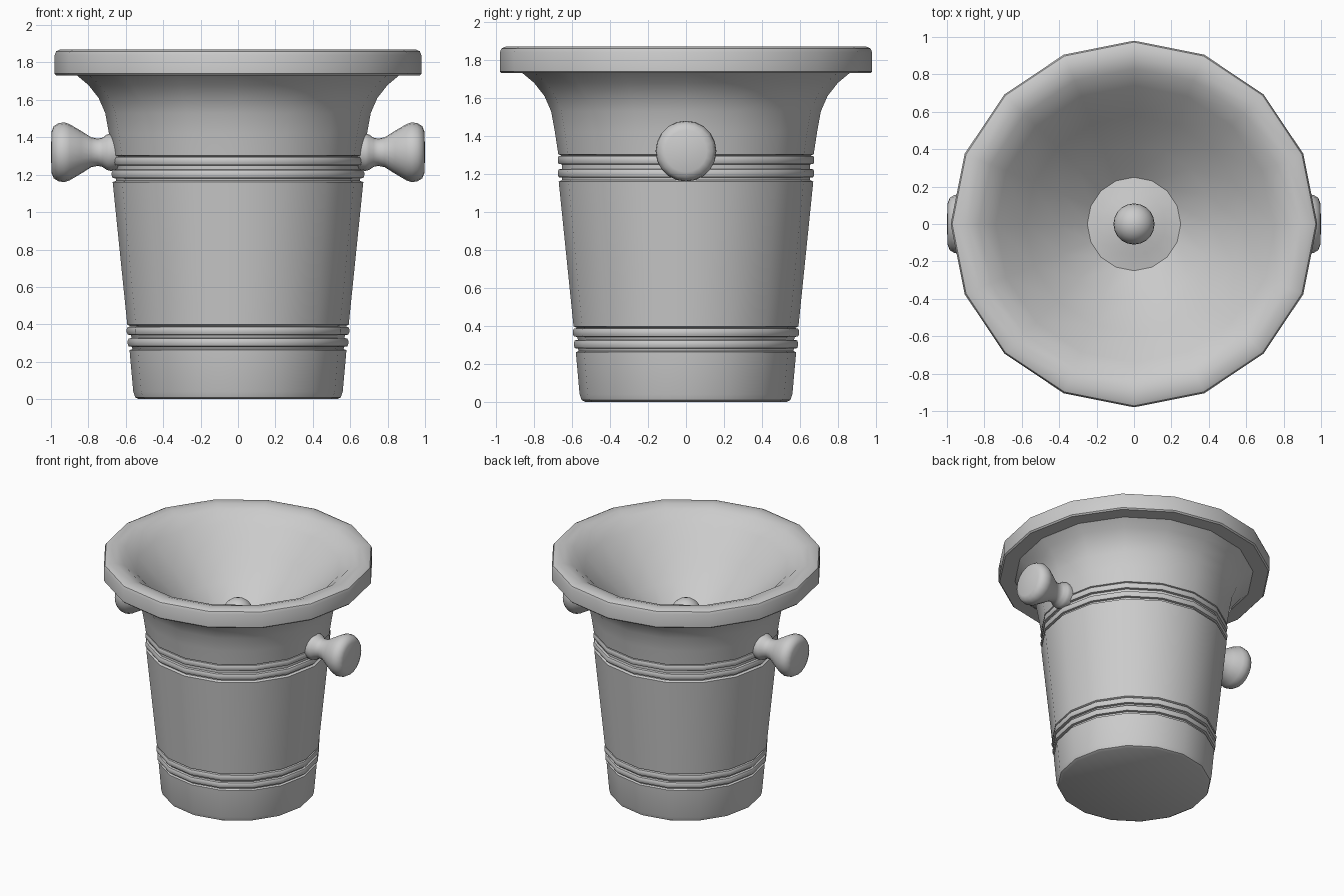
import bpy, bmesh, math
from mathutils import Matrix

if "Cube" in bpy.data.objects:
    bpy.data.objects.remove(bpy.data.objects["Cube"])

mat = bpy.data.materials.new("grey metal")
mat.diffuse_color = (0.6, 0.6, 0.6, 1)
mat.use_nodes = True
mat.node_tree.nodes["Principled BSDF"].inputs["Base Color"].default_value = mat.diffuse_color


def finish(name, bm, angle):
    bmesh.ops.remove_doubles(bm, verts=bm.verts, dist=1e-5)
    bmesh.ops.recalc_face_normals(bm, faces=bm.faces)
    me = bpy.data.meshes.new(name)
    bm.to_mesh(me)
    bm.free()
    me.materials.append(mat)
    ob = bpy.data.objects.new(name, me)
    bpy.context.collection.objects.link(ob)
    bpy.ops.object.select_all(action='DESELECT')
    ob.select_set(True)
    bpy.context.view_layer.objects.active = ob
    bpy.ops.object.shade_smooth_by_angle(angle=math.radians(angle))
    return ob


def lathe(name, profile, sides, matrix=Matrix(), angle=40):
    """Revolve (radius, height) points about z; radius 0 closes the ends."""
    bm = bmesh.new()
    rings = [[bm.verts.new((r * math.cos(math.tau * i / sides),
                            r * math.sin(math.tau * i / sides), z))
              for i in range(sides)] if r > 0 else [bm.verts.new((0, 0, z))]
             for r, z in profile]
    for a, b in zip(rings, rings[1:]):
        for i in range(sides):
            j = (i + 1) % sides
            if len(a) == 1:
                bm.faces.new((a[0], b[i], b[j]))
            elif len(b) == 1:
                bm.faces.new((a[i], a[j], b[0]))
            else:
                bm.faces.new((a[i], a[j], b[j], b[i]))
    bm.transform(matrix)
    return finish(name, bm, angle)


def bead(r, z):
    """One raised ring between two grooves."""
    return [(r - 0.022, z), (r - 0.005, z + 0.003), (r, z + 0.015),
            (r, z + 0.032), (r - 0.005, z + 0.044), (r - 0.022, z + 0.047)]


# Bucket: outer wall with two pairs of beads, flared rim, funnel inside
outer = [(0, 0), (0.53, 0), (0.55, 0.01), (0.56, 0.04), (0.58, 0.262), (0.565, 0.268)]
outer += bead(0.59, 0.28) + bead(0.595, 0.342)
outer += [(0.592, 0.398), (0.67, 1.16), (0.652, 1.168)]
outer += bead(0.675, 1.18) + bead(0.675, 1.25)
flare = [(0.672, 1.303), (0.69, 1.42), (0.71, 1.53), (0.745, 1.61), (0.80, 1.68), (0.86, 1.73)]
rim = [(0.97, 1.73), (0.98, 1.74), (0.98, 1.84), (0.972, 1.86), (0.95, 1.87), (0.89, 1.87), (0.83, 1.85)]
funnel = [(0.74, 1.775), (0.58, 1.61), (0.42, 1.46), (0.25, 1.32)]
plug = [(0.17, 1.335), (0.09, 1.36), (0, 1.37)]
lathe("bucket", outer + flare + rim + funnel + plug, 16)

# Ball knob on the plug at the bottom of the funnel
bm = bmesh.new()
bmesh.ops.create_uvsphere(bm, u_segments=20, v_segments=12, radius=0.11,
                          matrix=Matrix.Translation((0, 0, 1.41)))
finish("plug_knob", bm, 40)

# Side handles: flared round knobs on short necks
handle = [(0, 0.62), (0.09, 0.62), (0.1, 0.68), (0.095, 0.70), (0.078, 0.725), (0.073, 0.75),
          (0.08, 0.785), (0.115, 0.84), (0.15, 0.90), (0.16, 0.93), (0.155, 0.96),
          (0.14, 0.985), (0.11, 0.997), (0, 1.0)]
for side, name in ((1, "right_handle"), (-1, "left_handle")):
    lathe(name, handle, 20, Matrix.Translation((0, 0, 1.32)) @ Matrix.Rotation(side * math.pi / 2, 4, 'Y'))
